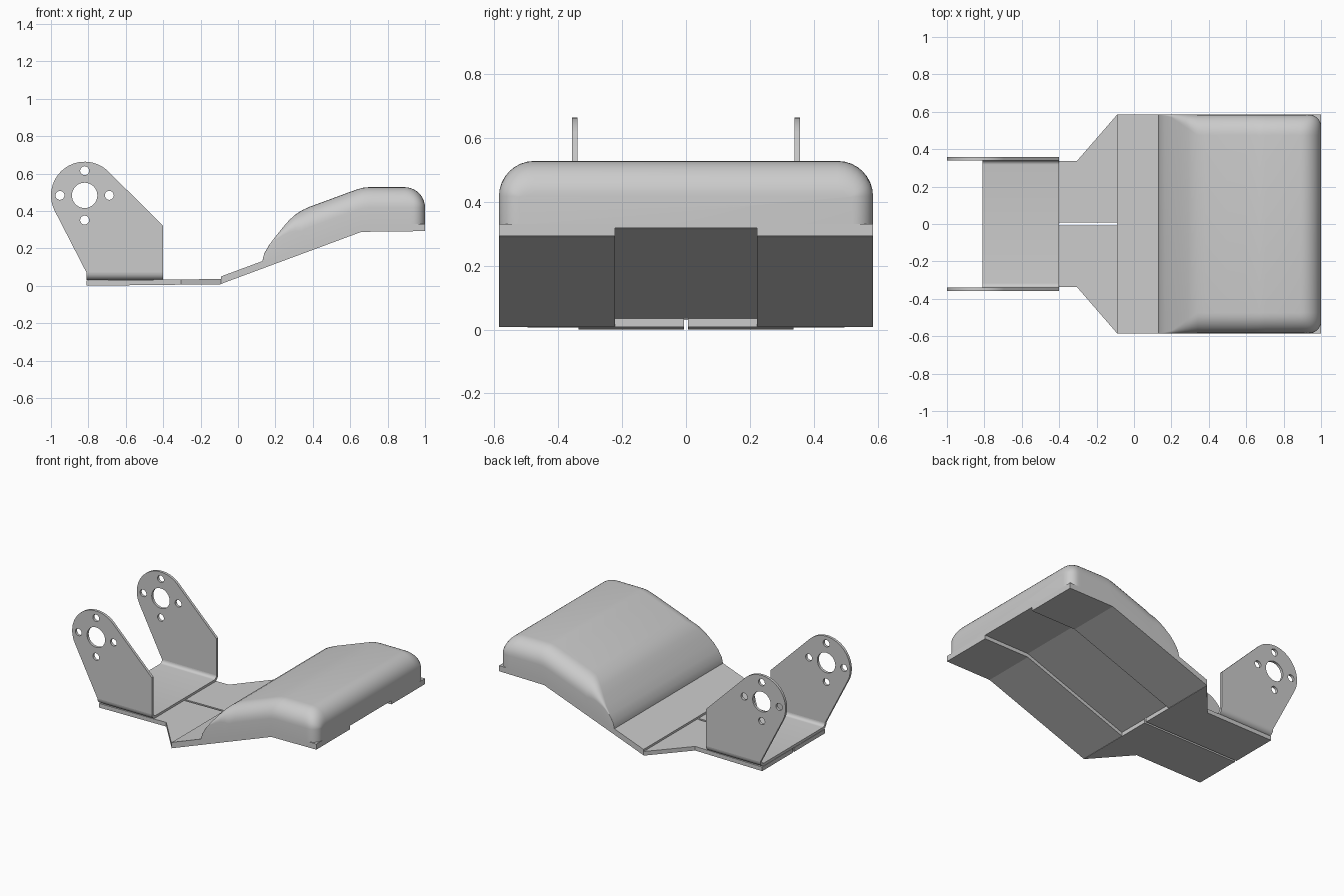
import bpy, bmesh
from math import sin, cos, pi, radians, sqrt

if "Cube" in bpy.data.objects:
    bpy.data.objects.remove(bpy.data.objects["Cube"])


def finish(name, bm, smooth=None):
    bmesh.ops.recalc_face_normals(bm, faces=bm.faces)
    me = bpy.data.meshes.new(name)
    bm.to_mesh(me)
    bm.free()
    ob = bpy.data.objects.new(name, me)
    bpy.context.collection.objects.link(ob)
    if smooth:
        select(ob)
        bpy.ops.object.shade_smooth_by_angle(angle=radians(smooth))
    return ob


def select(ob):
    bpy.ops.object.select_all(action='DESELECT')
    ob.select_set(True)
    bpy.context.view_layer.objects.active = ob


def loft(name, rings, smooth=None):
    bm = bmesh.new()
    vs = [[bm.verts.new(p) for p in r] for r in rings]
    n = len(vs[0])
    for a, b in zip(vs, vs[1:]):
        for i in range(n):
            j = (i + 1) % n
            bm.faces.new((a[i], a[j], b[j], b[i]))
    bm.faces.new(vs[0])
    bm.faces.new(vs[-1])
    return finish(name, bm, smooth)


def lerp(table, x):
    for (x0, v0), (x1, v1) in zip(table, table[1:]):
        if x <= x1:
            return v0 + (v1 - v0) * (x - x0) / (x1 - x0)
    return table[-1][1]


# Base plate: two mirrored halves with a narrow slot between them, slightly tilted
half = [(-.81, .007), (-.81, .337), (-.305, .337), (-.09, .585), (-.09, .007)]
for name, s in (("base_plate_left", 1), ("base_plate_right", -1)):
    loft(name, [[(x, s * y, z + (x + .81) * .011) for x, y in half] for z in (0, .028)])

# Sloped carrier plate with a shallow channel cut along its underside
under = [(-.09, .01), (.66, .288), (1, .292)]
side = under + [(1, .33), (.66, .328), (-.09, .05)]
carrier = loft("carrier_plate", [[(x, y, z) for x, z in side] for y in (-.585, .585)])
cut = [(-.15, .0128), (.66, .313), (1.1, .3182), (1.1, .1), (.66, .1), (-.15, -.2)]
cutter = loft("channel_cutter", [[(x, y, z) for x, z in cut] for y in (-.222, .222)])
cutter.hide_render = True
mod = carrier.modifiers.new("channel", 'BOOLEAN')
mod.operation = 'DIFFERENCE'
mod.solver = 'EXACT'
mod.object = cutter
select(carrier)
bpy.ops.object.modifier_apply(modifier=mod.name)
bpy.data.objects.remove(cutter)

# Pad: cross-sections along x with rounded shoulders and a rounded rear end
top = [(.13, .13), (.14, .172), (.165, .216), (.2, .262), (.24, .312), (.275, .352),
       (.305, .379), (.34, .402), (.38, .421), (.5, .465), (.6, .502), (.64, .516),
       (.67, .524), (.7, .527), (.89, .527)]
R, C, N = .11, .065, 8
xs = [x for x, _ in top] + [.66] + [.89 + R * sin(i * pi / 20) for i in range(1, 11)]
rings = []
for x in sorted(xs):
    dz = R - sqrt(max(0, R * R - max(0, x - .89) ** 2))
    dw = C - sqrt(max(0, C * C - max(0, x - 1 + C) ** 2))
    zt, w = lerp(top, x) - dz, .585 - dw
    fil = lerp([(.13, .002), (.19, .008), (.34, R), (1, R)], x)
    ry, rz = max(fil - dw, .002), max(fil - dz, .002)
    zb = min(lerp(under, x) + .034, zt - .003)
    arc = [(w - ry + ry * cos(i * pi / 2 / N), zt - rz + rz * sin(i * pi / 2 / N))
           for i in range(N + 1)]
    sec = [(w, zb)] + arc + [(-y, z) for y, z in reversed(arc)] + [(-w, zb)]
    rings.append([(x, y, z) for y, z in sec])
loft("pad", rings, 25)

# Bracket floor: folded sheet with rounded bends
def bend(r):
    return [(.317 + r * sin(i * pi / 12), .07 - r * cos(i * pi / 12)) for i in range(7)]

outer, inner = bend(.04), bend(.022)
u = ([(-y, z) for y, z in reversed(outer)] + outer
     + inner[::-1] + [(-y, z) for y, z in inner])
loft("bracket_floor", [[(x, y, z) for y, z in u] for x in (-.81, -.4)], 30)


# Bracket ears: rounded lug plates with one large and four small holes
def circle(cx, cz, r, n, a0=0, a1=360):
    return [(cx + r * cos(radians(a0 + (a1 - a0) * i / n)),
             cz + r * sin(radians(a0 + (a1 - a0) * i / n))) for i in range(n)]

lx, lz = -.82, .483
outline = [(-.4, .07), (-.81, .07)] + circle(lx, lz, .18, 28, 207.5, 41) + [(-.4, .32)]
holes = [circle(lx, lz, .068, 32)]
holes += [circle(lx + dx, lz + dz, .024, 20)
          for dx, dz in ((.132, 0), (-.132, 0), (0, .132), (0, -.132))]
for name, s in (("bracket_ear_left", 1), ("bracket_ear_right", -1)):
    cu = bpy.data.curves.new(name, 'CURVE')
    cu.dimensions = '2D'
    cu.fill_mode = 'BOTH'
    cu.extrude = .009
    for loop in [outline] + holes:
        sp = cu.splines.new('POLY')
        sp.points.add(len(loop) - 1)
        for p, (x, z) in zip(sp.points, loop):
            p.co = (x, z, 0, 1)
        sp.use_cyclic_u = True
    ear = bpy.data.objects.new(name, cu)
    bpy.context.collection.objects.link(ear)
    ear.rotation_euler.x = pi / 2
    ear.location.y = s * .348
    select(ear)
    bpy.ops.object.convert(target='MESH')
    bm = bmesh.new()
    bm.from_mesh(ear.data)
    bmesh.ops.remove_doubles(bm, verts=bm.verts, dist=1e-5)
    bmesh.ops.recalc_face_normals(bm, faces=bm.faces)
    bm.to_mesh(ear.data)
    bm.free()
    bpy.ops.object.shade_smooth_by_angle(angle=radians(30))
